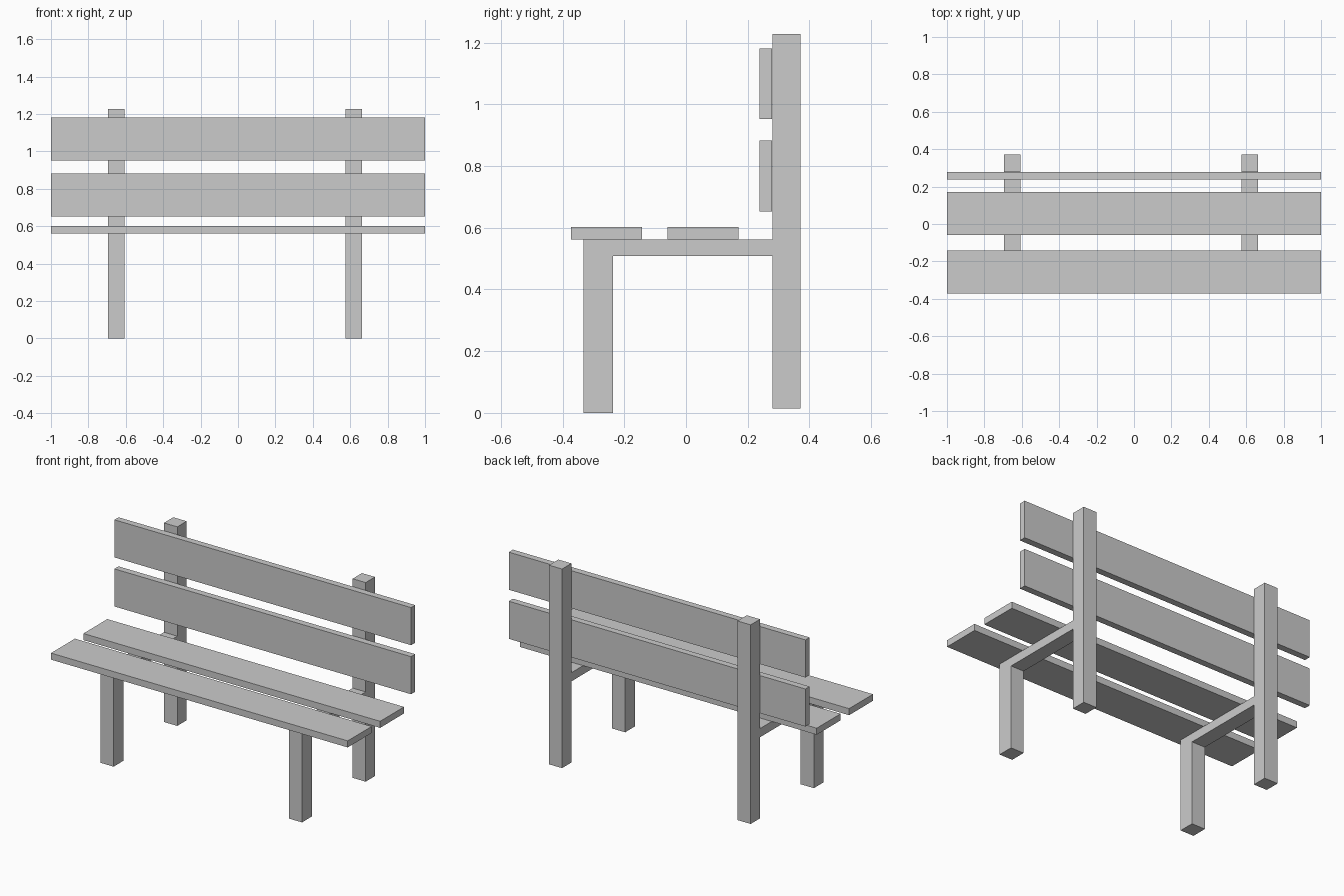
import bpy, bmesh

if "Cube" in bpy.data.objects:
    bpy.data.objects.remove(bpy.data.objects["Cube"])


def box(name, x, y, z):
    """Box from (min, max) ranges on each axis."""
    bm = bmesh.new()
    bmesh.ops.create_cube(bm, size=1)
    for v in bm.verts:
        v.co = [r[0] if c < 0 else r[1] for c, r in zip(v.co, (x, y, z))]
    return finish(name, bm)


def side_profile(name, x, points):
    """Side outline (y, z) extruded across the x range."""
    bm = bmesh.new()
    face = bm.faces.new([bm.verts.new((x[0], y, z)) for y, z in points])
    ext = bmesh.ops.extrude_face_region(bm, geom=[face], use_keep_orig=True)
    for g in ext["geom"]:
        if isinstance(g, bmesh.types.BMVert):
            g.co.x = x[1]
    bmesh.ops.recalc_face_normals(bm, faces=bm.faces)
    return finish(name, bm)


def finish(name, bm):
    mesh = bpy.data.meshes.new(name)
    bm.to_mesh(mesh)
    bm.free()
    obj = bpy.data.objects.new(name, mesh)
    bpy.context.collection.objects.link(obj)
    return obj


WIDE = (-1.0, 1.0)

# Seat slats
for i, y in enumerate((-0.372, -0.06)):
    box(f"seat_slat_{i + 1}", WIDE, (y, y + 0.23), (0.562, 0.602))

# Backrest slats
for i, z in enumerate((0.653, 0.952)):
    box(f"back_slat_{i + 1}", WIDE, (0.238, 0.278), (z, z + 0.229))

# Side frames: front leg joined to the seat rail, plus tall back post
for side, x in (("left", (-0.696, -0.606)), ("right", (0.576, 0.664))):
    side_profile(f"front_leg_and_rail_{side}", x, [
        (-0.332, 0), (-0.237, 0), (-0.237, 0.508),
        (0.281, 0.508), (0.281, 0.561), (-0.332, 0.561)])
    box(f"back_post_{side}", x, (0.281, 0.371), (0.014, 1.227))
